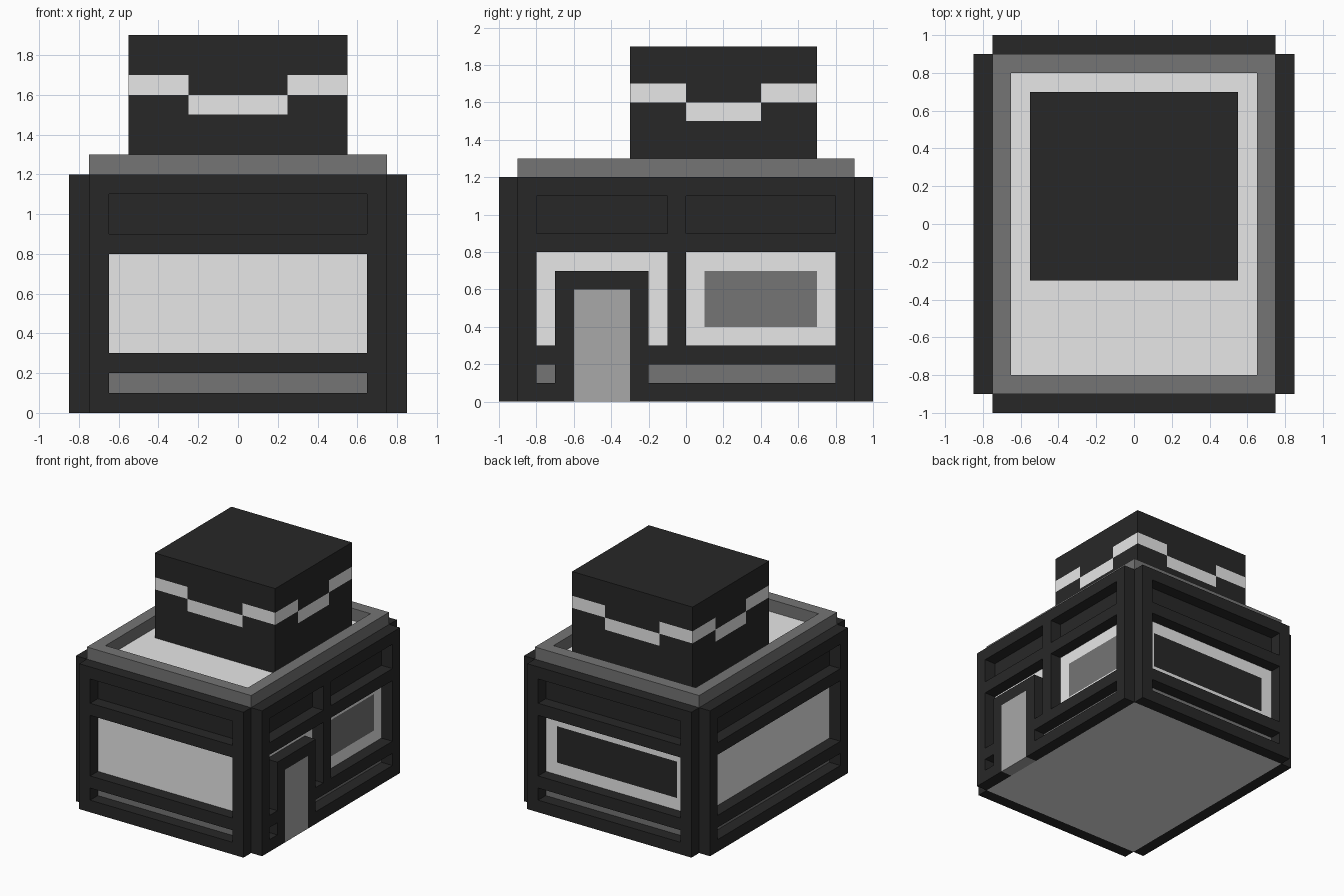
import bpy, bmesh
from mathutils import Vector

if "Cube" in bpy.data.objects:
    bpy.data.objects.remove(bpy.data.objects["Cube"])


def material(name, v):
    m = bpy.data.materials.new(name)
    m.diffuse_color = (v, v, v, 1)
    m.use_nodes = True
    m.node_tree.nodes["Principled BSDF"].inputs["Base Color"].default_value = m.diffuse_color
    return m


MATS = [material("charcoal", 0.0205), material("mid grey", 0.178),
        material("pale grey", 0.80), material("door grey", 0.392)]
DARK, MID, PALE, DOOR = range(4)


def finish(name, bm, rule):
    """Make an object; rule(centre, normal) picks the material of each face."""
    bm.normal_update()
    for f in bm.faces:
        f.material_index = rule(f.calc_center_median(), f.normal)
    me = bpy.data.meshes.new(name)
    bm.to_mesh(me)
    bm.free()
    for m in MATS:
        me.materials.append(m)
    ob = bpy.data.objects.new(name, me)
    bpy.context.collection.objects.link(ob)
    return ob


def block(name, lo, hi, rule, cuts=((), (), ())):
    """Box between two corners, sliced at the given x, y, z positions."""
    bm = bmesh.new()
    bmesh.ops.create_cube(bm, size=1)
    for v in bm.verts:
        v.co = Vector([(lo[i] + hi[i]) / 2 + v.co[i] * (hi[i] - lo[i]) for i in range(3)])
    for axis, values in enumerate(cuts):
        no = Vector((0, 0, 0))
        no[axis] = 1
        for value in values:
            bmesh.ops.bisect_plane(bm, geom=bm.verts[:] + bm.edges[:] + bm.faces[:],
                                   plane_co=no * value, plane_no=no)
    return finish(name, bm, rule)


def lattice(name, us, vs, solid, place, normal, depth, colour):
    """Plate with openings: keep grid cells where solid(u, v), then thicken inward."""
    bm = bmesh.new()
    for u0, u1 in zip(us, us[1:]):
        for v0, v1 in zip(vs, vs[1:]):
            if solid((u0 + u1) / 2, (v0 + v1) / 2):
                f = bm.faces.new([bm.verts.new(place(u, v)) for u, v in
                                  ((u0, v0), (u1, v0), (u1, v1), (u0, v1))])
                f.normal_update()
                if f.normal.dot(Vector(normal)) < 0:
                    f.normal_flip()
    bmesh.ops.remove_doubles(bm, verts=bm.verts[:], dist=1e-4)
    ob = finish(name, bm, lambda c, n: colour)
    mod = ob.modifiers.new("thickness", "SOLIDIFY")
    mod.thickness = depth
    mod.offset = -1
    return ob


# Core walls: grey base, pale middle with windows, dark top, pale roof and floor
def wall_colour(c, n):
    if abs(n.z) > 0.5:
        return PALE
    if c.z < 0.25:
        return MID
    if c.z > 0.85:
        return DARK
    if 0.4 < c.z < 0.7:
        if n.y > 0.5 and abs(c.x) < 0.55:
            return DARK
        if n.x > 0.5 and 0.1 < c.y < 0.7:
            return MID
    return PALE


block("core_walls", (-0.75, -0.9, 0), (0.75, 0.9, 1.2), wall_colour,
      ((-0.55, 0.55), (0.1, 0.7), (0.25, 0.4, 0.7, 0.85)))

# Wall frames with three rows of openings
ZS = (0, 0.1, 0.2, 0.3, 0.6, 0.7, 0.8, 0.9, 1.1, 1.2)


def in_row(z):
    return 0.1 < z < 0.2 or 0.3 < z < 0.8 or 0.9 < z < 1.1


for name, s in (("front_frame", -1), ("back_frame", 1)):
    lattice(name, (-0.75, -0.65, 0.65, 0.75), ZS,
            lambda u, z: abs(u) > 0.65 or not in_row(z),
            lambda u, z: (u, s * 1.0, z), (0, s, 0), 0.1, DARK)

lattice("left_frame", (-0.9, -0.8, 0.8, 0.9), ZS,
        lambda u, z: abs(u) > 0.8 or not in_row(z),
        lambda u, z: (-0.85, u, z), (-1, 0, 0), 0.1, DARK)


# Right frame has a middle post and a door surround
def right_solid(y, z):
    if -0.6 < y < -0.3 and z < 0.6:
        return False
    if -0.7 < y < -0.2 and z < 0.7:
        return True
    return abs(y) > 0.8 or not in_row(z) or (-0.1 < y < 0 and z > 0.3)


lattice("right_frame", (-0.9, -0.8, -0.7, -0.6, -0.3, -0.2, -0.1, 0, 0.8, 0.9), ZS,
        right_solid, lambda y, z: (0.85, y, z), (1, 0, 0), 0.1, DARK)
block("door", (0.75, -0.6, 0), (0.85, -0.3, 0.6), lambda c, n: DOOR)

# Roof rim
lattice("roof_rim", (-0.75, -0.65, 0.65, 0.75), (-0.9, -0.8, 0.8, 0.9),
        lambda x, y: abs(x) > 0.65 or abs(y) > 0.8,
        lambda x, y: (x, y, 1.3), (0, 0, 1), 0.1, MID)


# Rooftop box with a stepped pale stripe around all four sides
def stripe_colour(c, n):
    if abs(n.z) > 0.5:
        return DARK
    middle = abs(c.x) < 0.25 if abs(n.y) > 0.5 else 0 < c.y < 0.4
    low = 1.5 if middle else 1.6
    return PALE if low < c.z < low + 0.1 else DARK


block("rooftop_box", (-0.55, -0.3, 1.2), (0.55, 0.7, 1.9), stripe_colour,
      ((-0.25, 0.25), (0, 0.4), (1.5, 1.6, 1.7)))
